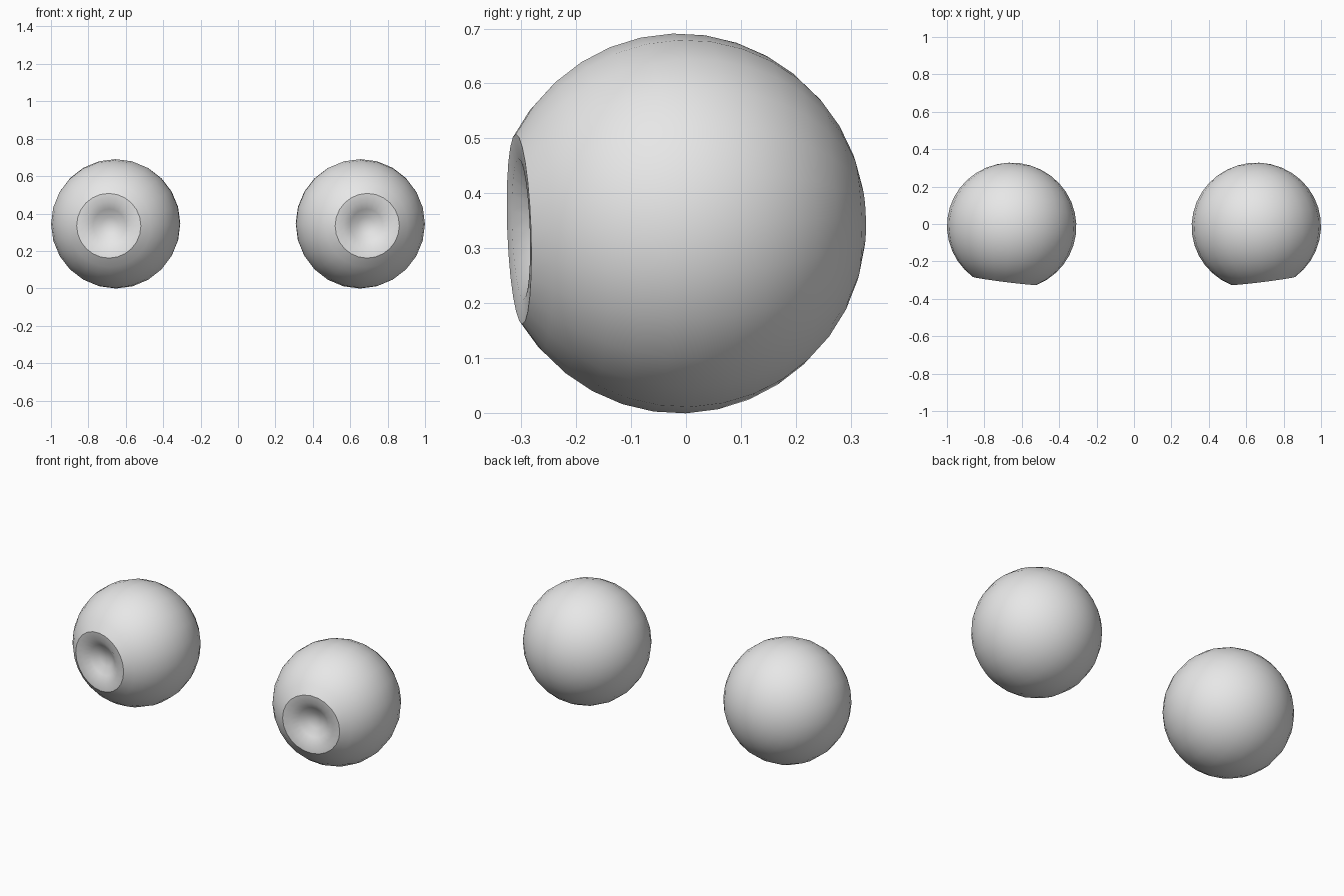
import bpy, bmesh, math
from mathutils import Matrix

if "Cube" in bpy.data.objects:
    bpy.data.objects.remove(bpy.data.objects["Cube"])

SIDES = 24
R_SIDE, R_AXIS = 0.346, 0.34          # radius across and along the gaze axis
YAW, PITCH = math.radians(7.2), math.radians(2)

grey = bpy.data.materials.new("light grey")
grey.diffuse_color = (0.8, 0.8, 0.8, 1)
grey.use_nodes = True
grey.node_tree.nodes["Principled BSDF"].inputs["Base Color"].default_value = grey.diffuse_color

# Profile (radius, distance along gaze): dished iris, then the ball to the back
profile = [(0.0, 0.235), (0.045, 0.243), (0.088, 0.268), (0.128, 0.291)]
for deg in range(30, 181, 10):
    a = math.radians(deg)
    profile.append((R_SIDE * math.sin(a), R_AXIS * math.cos(a)))
profile[-1] = (0.0, -R_AXIS)


def eyeball(name, side):
    bm = bmesh.new()
    rings = []
    for r, d in profile:
        n = SIDES if r > 0 else 1
        rings.append([bm.verts.new((r * math.cos(2 * math.pi * i / SIDES), -d,
                                    r * math.sin(2 * math.pi * i / SIDES)))
                      for i in range(n)])
    # Skin the rings, with triangle fans at both poles
    for a, b in zip(rings, rings[1:]):
        for i in range(SIDES):
            j = (i + 1) % SIDES
            quad = [a[i % len(a)], a[j % len(a)], b[j % len(b)], b[i % len(b)]]
            bm.faces.new(list(dict.fromkeys(quad)))
    bmesh.ops.recalc_face_normals(bm, faces=bm.faces)
    # Turn the gaze slightly outward and down
    turn = Matrix.Rotation(side * YAW, 4, 'Z') @ Matrix.Rotation(PITCH, 4, 'X')
    bm.transform(Matrix.Translation((side * 0.654, -0.012, 0.345)) @ turn)
    mesh = bpy.data.meshes.new(name)
    bm.to_mesh(mesh)
    bm.free()
    mesh.materials.append(grey)
    obj = bpy.data.objects.new(name, mesh)
    bpy.context.collection.objects.link(obj)
    bpy.ops.object.select_all(action='DESELECT')
    obj.select_set(True)
    bpy.context.view_layer.objects.active = obj
    bpy.ops.object.shade_smooth_by_angle(angle=math.radians(30))


eyeball("left_eyeball", -1)
eyeball("right_eyeball", 1)
